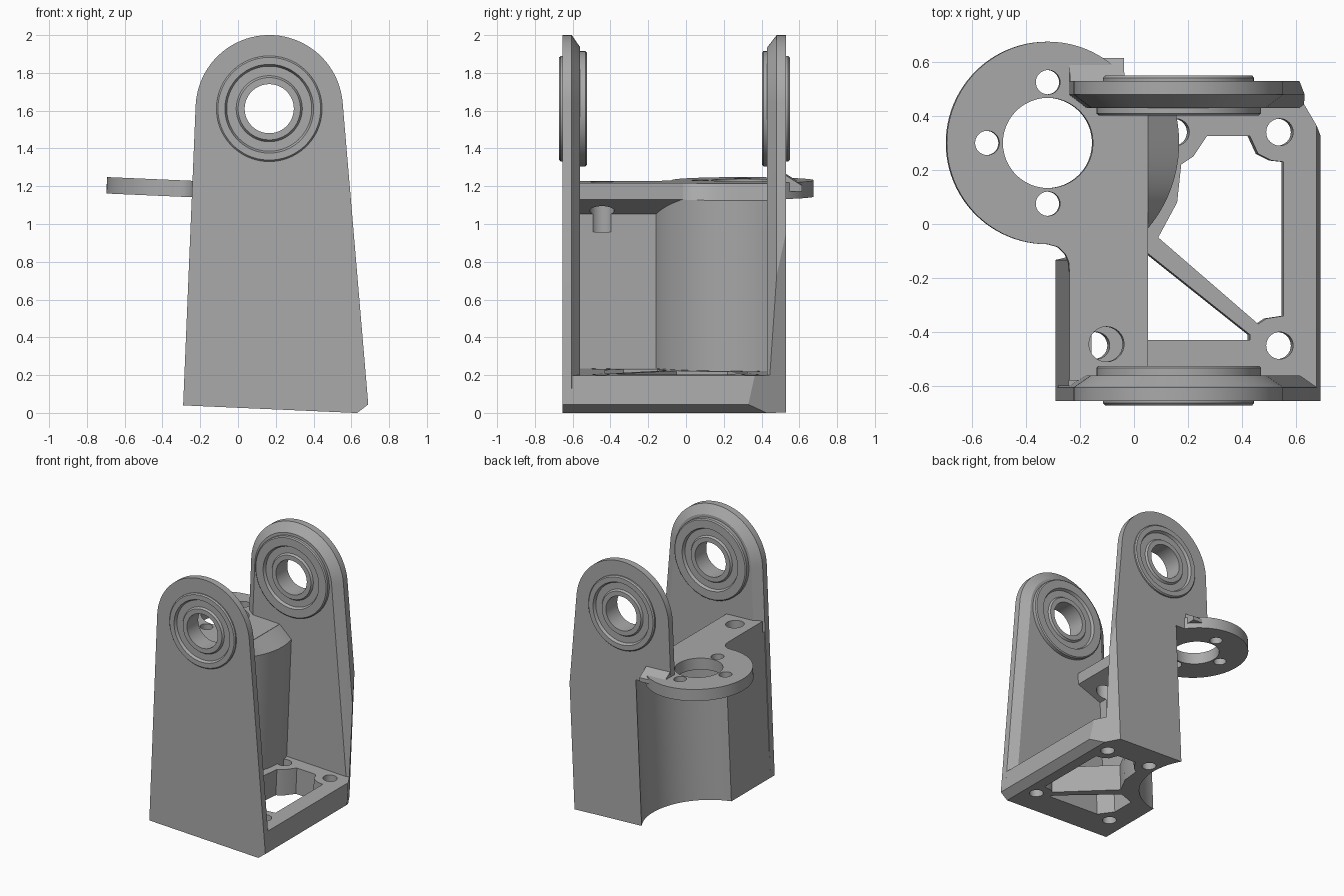
import bpy, bmesh, math
from mathutils import Matrix

cube = bpy.data.objects.get("Cube")
if cube:
    bpy.data.objects.remove(cube, do_unlink=True)

grey = bpy.data.materials.new("plain_grey")
grey.use_nodes = True
colour = (0.4, 0.4, 0.4, 1)
grey.diffuse_color = colour
grey.node_tree.nodes["Principled BSDF"].inputs["Base Color"].default_value = colour
parts = []


def loft(name, loops, closed=False):
    """Join equal point loops with quads; cap the ends unless closed."""
    bm = bmesh.new()
    rings = [[bm.verts.new(p) for p in loop] for loop in loops]
    n = len(rings[0])
    pairs = list(zip(rings, rings[1:]))
    if closed:
        pairs.append((rings[-1], rings[0]))
    else:
        bm.faces.new(rings[0])
        bm.faces.new(rings[-1])
    for a, b in pairs:
        for i in range(n):
            j = (i + 1) % n
            bm.faces.new((a[i], a[j], b[j], b[i]))
    bmesh.ops.recalc_face_normals(bm, faces=bm.faces)
    mesh = bpy.data.meshes.new(name)
    bm.to_mesh(mesh)
    bm.free()
    mesh.materials.append(grey)
    obj = bpy.data.objects.new(name, mesh)
    bpy.context.collection.objects.link(obj)
    return obj


def part(name, loops, closed=False):
    obj = loft(name, loops, closed)
    parts.append(obj)
    return obj


def plan(points, z0, z1):
    return [[(x, y, z) for x, y in points] for z in (z0, z1)]


def side(points, y0, y1):
    return [[(x, y, z) for x, z in points] for y in (y0, y1)]


def arc(cx, cy, r, a0, a1, n):
    angles = [math.radians(a0 + (a1 - a0) * i / n) for i in range(n + 1)]
    return [(cx + r * math.cos(a), cy + r * math.sin(a)) for a in angles]


def circle(cx, cy, r, n=48):
    return arc(cx, cy, r, 0, 360, n)[:-1]


def cut(obj, *loop_sets):
    for loops in loop_sets:
        cutter = loft("cutter", loops)
        cutter.hide_render = True
        mod = obj.modifiers.new("cut", 'BOOLEAN')
        mod.operation, mod.solver, mod.object = 'DIFFERENCE', 'EXACT', cutter
        bpy.context.view_layer.objects.active = obj
        bpy.ops.object.modifier_apply(modifier=mod.name)
        bpy.data.objects.remove(cutter, do_unlink=True)


# Shared dimensions
LEFT, FOOT, BASE_TOP = -0.292, 0.027, 0.227
SHELF_LOW, SHELF_TOP, SHELF_EDGE = 1.13, 1.217, -0.002
AXLE = (0.095, 1.616)
MOTOR = (-0.372, 0.30)

motor_space = plan(circle(*MOTOR, 0.44, 96), -0.1, SHELF_LOW)
corner_cut = plan([(0.687, 0.33), (0.57, 0.53), (0.57, 0.7), (0.9, 0.7), (0.9, 0.33)], -0.1, 1.5)


# Rounded side plates with a chamfered inner rim
def plate_outline(inset):
    return ([(LEFT + inset, FOOT), (0.63 - inset, FOOT), (0.687 - inset, 0.075)]
            + arc(*AXLE, 0.39 - inset, 7, 180, 40))


def side_plate(name, outer, middle, inner):
    full, small = plate_outline(0), plate_outline(0.065)
    obj = part(name, [[(x, y, z) for x, z in pts] for pts, y in
                      ((full, outer), (full, middle), (small, inner))])
    cut(obj, side(circle(*AXLE, 0.26), -1, 1))
    return obj


side_plate("front_plate", -0.655, -0.605, -0.56)
back_plate = side_plate("back_plate", 0.53, 0.48, 0.43)
cut(back_plate, motor_space, corner_cut)

# Base frame with two openings and four screw holes
base = part("base_frame", side([(LEFT, FOOT), (0.63, FOOT), (0.687, 0.075),
                                (0.667, BASE_TOP), (LEFT, BASE_TOP)], -0.65, 0.525))
large_opening = [(0.26, 0.325), (0.42, 0.325), (0.45, 0.26), (0.5, 0.235), (0.545, 0.23),
                 (0.545, -0.34), (0.48, -0.35), (0.45, -0.37), (0.08, -0.05),
                 (0.15, 0.08), (0.165, 0.22), (0.21, 0.25)]
small_opening = [(-0.1, -0.15), (0.03, -0.1), (0.42, -0.41), (0.42, -0.43), (-0.02, -0.43), (-0.1, -0.33)]
cut(base, motor_space, corner_cut, plan(large_opening, -0.1, 0.5), plan(small_opening, -0.1, 0.5))
for x, y in ((0.145, 0.34), (0.53, 0.34), (0.53, -0.45), (-0.15, -0.45)):
    cut(base, plan(circle(x, y, 0.05, 32), -0.1, 0.5))

# Curved motor wall, its top sloping in to the shelf edge
wall_plan = ([(LEFT, -0.6), (-0.2, -0.6)] + arc(*MOTOR, 0.49, -69.4, 27, 32) + [(LEFT, 0.52)])
wall = part("motor_wall", plan(wall_plan, 0.1, SHELF_LOW))
shelf_bore = plan(circle(-0.155, -0.445, 0.065, 32), 0.95, 1.4)
cut(wall, motor_space, shelf_bore)

# Shelf with motor ring
shelf_plan = ([(SHELF_EDGE, -0.58), (SHELF_EDGE, 0.48)] + arc(*MOTOR, 0.375, 30, 270, 64)
              + [(-0.335, -0.085), (-0.308, -0.11), (-0.295, -0.14), (LEFT, -0.18), (LEFT, -0.58)])
shelf = part("shelf_and_motor_ring", plan(shelf_plan, SHELF_LOW, SHELF_TOP))
ring_holes = [plan(circle(*MOTOR, 0.167), 1, 1.4)]
for dx, dy in ((0, 1), (-1, 0), (0, -1)):
    ring_holes.append(plan(circle(MOTOR[0] + 0.225 * dx, MOTOR[1] + 0.225 * dy, 0.045, 32), 1, 1.4))
cut(shelf, shelf_bore, *ring_holes)

bulge = [p for p in arc(*MOTOR, 0.49, -40, 27, 24) if p[0] > SHELF_EDGE]
bulge_foot = [(-0.03, bulge[0][1])] + bulge + [(-0.03, bulge[-1][1])]
part("wall_slope", [[(x, y, SHELF_LOW) for x, y in bulge_foot],
                    [(min(x, SHELF_EDGE), y, SHELF_TOP - 0.002) for x, y in bulge_foot]])

# Sloping support beneath the shelf
support = part("shelf_support", side([(-0.21, SHELF_LOW), (SHELF_EDGE, SHELF_LOW), (-0.21, 1.04)], -0.58, 0.06))
cut(support, shelf_bore, motor_space)

# Small wedge between ring and back plate
part("ring_wedge", [[(x, 0.52, 1.17), (x, 0.52, 1.26), (x, 0.615, 1.2), (x, 0.615, 1.17)]
                    for x in (LEFT, -0.09)])

# Flanged bearings, turned from (radius, depth) with depth 0 outside and 1 inside
bearing_profile = [(0.13, 0.04), (0.165, 0.04), (0.175, 0.14), (0.225, 0.14), (0.235, 0.0),
                   (0.272, 0.0), (0.28, 0.06), (0.28, 0.5), (0.305, 0.5), (0.305, 0.95),
                   (0.297, 1.0), (0.235, 1.0), (0.225, 0.86), (0.175, 0.86), (0.165, 0.96), (0.13, 0.96)]
for name, outer, inner in (("front_bearing", -0.672, -0.525), ("back_bearing", 0.55, 0.402)):
    spokes = circle(0, 0, 1, 64)
    part(name, [[(AXLE[0] + r * c, outer + (inner - outer) * d, AXLE[1] + r * s)
                 for r, d in bearing_profile] for c, s in spokes], closed=True)

# Lean the whole bracket slightly and shade it
lean = Matrix.Rotation(math.radians(2.5), 4, 'Y')
bpy.ops.object.select_all(action='DESELECT')
for obj in parts:
    obj.data.transform(lean)
    obj.select_set(True)
bpy.context.view_layer.objects.active = parts[0]
bpy.ops.object.shade_smooth_by_angle(angle=math.radians(30))
